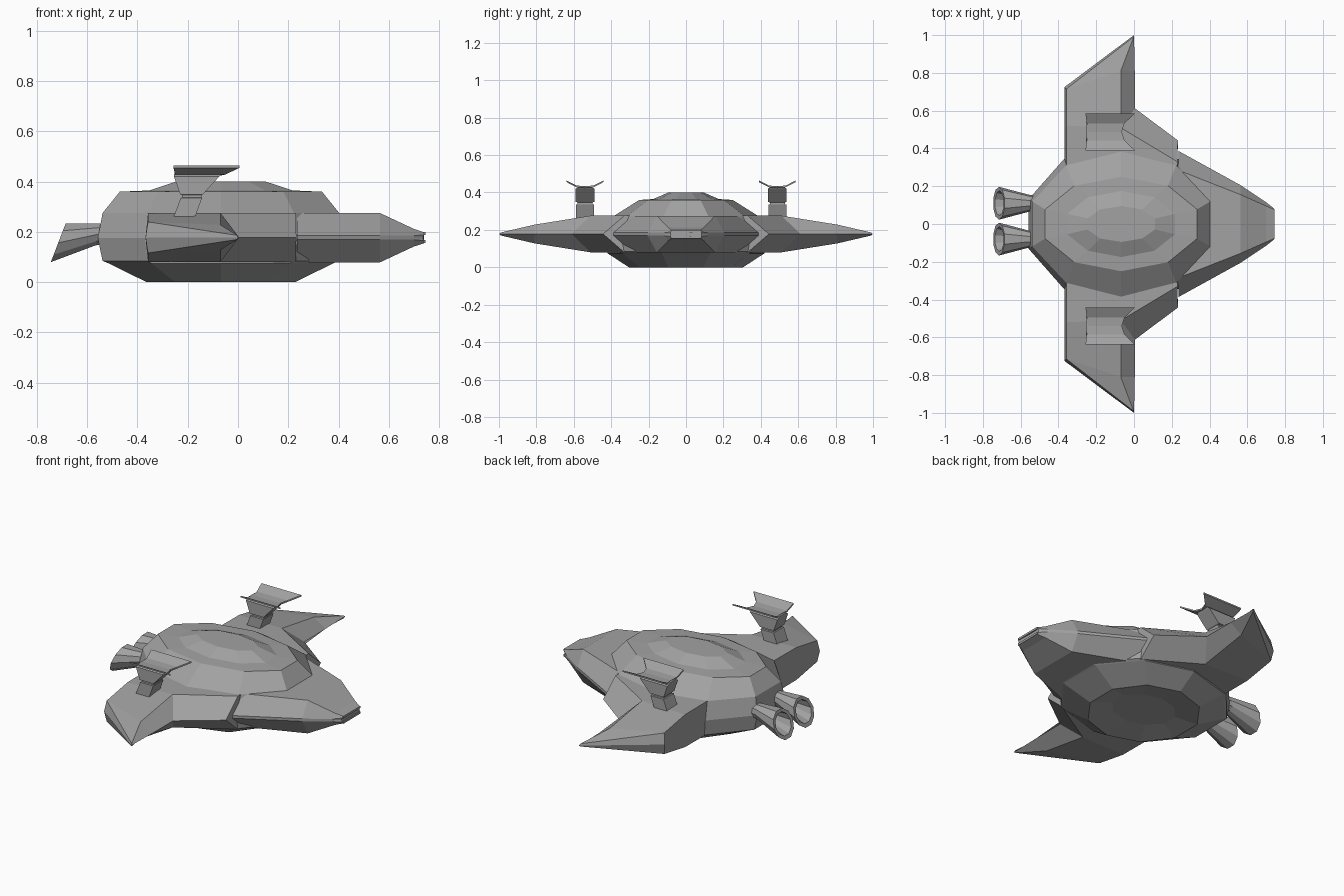
import bpy, bmesh
from math import cos, sin, pi, radians
from mathutils import Vector

cube = bpy.data.objects.get("Cube")
if cube:
    bpy.data.objects.remove(cube)

GREY = (0.36, 0.36, 0.36, 1)
grey = bpy.data.materials.new("hull grey")
grey.use_nodes = True
grey.diffuse_color = GREY
bsdf = next(n for n in grey.node_tree.nodes if n.type == 'BSDF_PRINCIPLED')
bsdf.inputs["Base Color"].default_value = GREY
bsdf.inputs["Roughness"].default_value = 0.7


def make(name, bm):
    bmesh.ops.recalc_face_normals(bm, faces=bm.faces)
    mesh = bpy.data.meshes.new(name)
    bm.to_mesh(mesh)
    bm.free()
    mesh.materials.append(grey)
    obj = bpy.data.objects.new(name, mesh)
    bpy.context.collection.objects.link(obj)
    return obj


def loft(name, rings):
    """Bridge closed rings of points in order and cap both ends."""
    bm = bmesh.new()
    loops = [[bm.verts.new(p) for p in ring] for ring in rings]
    for a, b in zip(loops, loops[1:]):
        for i in range(len(a)):
            j = (i + 1) % len(a)
            bm.faces.new((a[i], a[j], b[j], b[i]))
    bm.faces.new(loops[0])
    bm.faces.new(loops[-1])
    return make(name, bm)


# Central saucer: stacked ten-sided ellipses (height, x radius, y radius)
def ellipse(z, rx, ry):
    angles = [pi / 2 + i * pi / 5 for i in range(10)]
    return [(-0.068 + rx * cos(a), ry * sin(a), z) for a in angles]


saucer_levels = [(0.025, 0.19, 0.15), (0, 0.31, 0.305), (0.075, 0.47, 0.42),
                 (0.085, 0.495, 0.42), (0.175, 0.515, 0.425),
                 (0.275, 0.495, 0.385), (0.36, 0.423, 0.25),
                 (0.365, 0.30, 0.175), (0.40, 0.188, 0.095)]
loft("saucer_hull", [ellipse(*level) for level in saucer_levels])


# Nose: flattened eight-point sections ending in a notched lip
def nose_ring(x, x_mid, deck, edge, top, groove):
    mid = 0.177
    half = [(x, deck, mid + top), (x, edge, mid + groove),
            (x_mid, edge, mid), (x, edge, mid - groove), (x, deck, mid - top)]
    return half + [(px, -py, pz) for px, py, pz in reversed(half)]


loft("nose", [nose_ring(0.235, 0.235, 0.285, 0.387, 0.098, 0.008),
              nose_ring(0.565, 0.565, 0.155, 0.205, 0.098, 0.008),
              nose_ring(0.70, 0.70, 0.095, 0.115, 0.035, 0.008),
              nose_ring(0.74, 0.735, 0.078, 0.083, 0.022, 0.012)])
# Dark groove formed by two lips at the tip
for name, z in (("upper_lip", 0.193), ("lower_lip", 0.161)):
    loft(name, [[(x, s * 0.08, z + d) for s, d in
                 ((-1, -0.006), (1, -0.006), (1, 0.006), (-1, 0.006))]
                for x in (0.70, 0.745)])


# Wings: a rim line between matching upper and lower skins
def wing(name, side):
    mid = 0.178
    skin = [(0.23, 0.33, 0.098), (-0.07, 0.51, 0.098), (-0.07, 0.81, 0.05),
            (-0.002, 0.99, 0.008), (-0.358, 0.715, 0.062),
            (-0.358, 0.52, 0.096), (-0.358, 0.2, 0.098), (0.23, 0.2, 0.098)]
    rim = [(0.232, 0.443), (0.005, 0.612), (0.004, 0.81), (0, 1),
           (-0.368, 0.725), (-0.368, 0.52), (-0.368, 0.2), (0.23, 0.2)]
    bm = bmesh.new()
    edge = [bm.verts.new((x, side * y, mid)) for x, y in rim]
    for sign in (1, -1):
        v = [bm.verts.new((x, side * y, mid + sign * h)) for x, y, h in skin]
        for face in ((0, 1, 5, 6, 7), (1, 2, 4, 5), (2, 3, 4)):
            bm.faces.new([v[i] for i in face])
        for i in range(len(v)):
            j = (i + 1) % len(v)
            bm.faces.new((v[i], v[j], edge[j], edge[i]))
    make(name, bm)


wing("left_wing", 1)
wing("right_wing", -1)


# Engines: hollow ten-sided bells, tilted down at the mouth
def nozzle_ring(x, z, r, tilt, y):
    t = radians(tilt)
    return [(x + r * sin(t) * sin(a), y + r * cos(a), z + r * cos(t) * sin(a))
            for a in (i * pi / 5 for i in range(10))]


for name, y in (("left_engine", 0.11), ("right_engine", -0.08)):
    loft(name, [nozzle_ring(-0.52, 0.19, 0.04, 5, y),
                nozzle_ring(-0.56, 0.19, 0.046, 8, y),
                nozzle_ring(-0.715, 0.157, 0.087, 21, y),
                nozzle_ring(-0.713, 0.158, 0.066, 21, y),
                nozzle_ring(-0.60, 0.18, 0.035, 12, y)])


# Masts: slanted post, flared head and a pair of upswept vanes
def box_ring(x0, x1, y, half, z):
    return [(x0, y - half, z), (x1, y - half, z),
            (x1, y + half, z), (x0, y + half, z)]


for side, y in (("left", 0.488), ("right", -0.54)):
    loft(side + "_mast", [box_ring(-0.258, -0.172, y, 0.048, 0.255),
                          box_ring(-0.228, -0.143, y, 0.048, 0.335),
                          box_ring(-0.222, -0.145, y, 0.04, 0.337),
                          box_ring(-0.222, -0.145, y, 0.04, 0.347),
                          box_ring(-0.23, -0.14, y, 0.05, 0.349),
                          box_ring(-0.255, -0.075, y, 0.05, 0.42),
                          box_ring(-0.255, -0.068, y, 0.03, 0.432)])
    for end, s in (("left", 1), ("right", -1)):
        sections = [(-0.243, -0.065, 0, 0.425), (-0.25, -0.05, 0.045, 0.428),
                    (-0.257, 0.005, 0.098, 0.455)]
        loft(f"{side}_mast_{end}_vane",
             [[(x0, y + s * d, z), (x1, y + s * d, z),
               (x1, y + s * d, z + 0.009), (x0, y + s * d, z + 0.009)]
              for x0, x1, d, z in sections])
